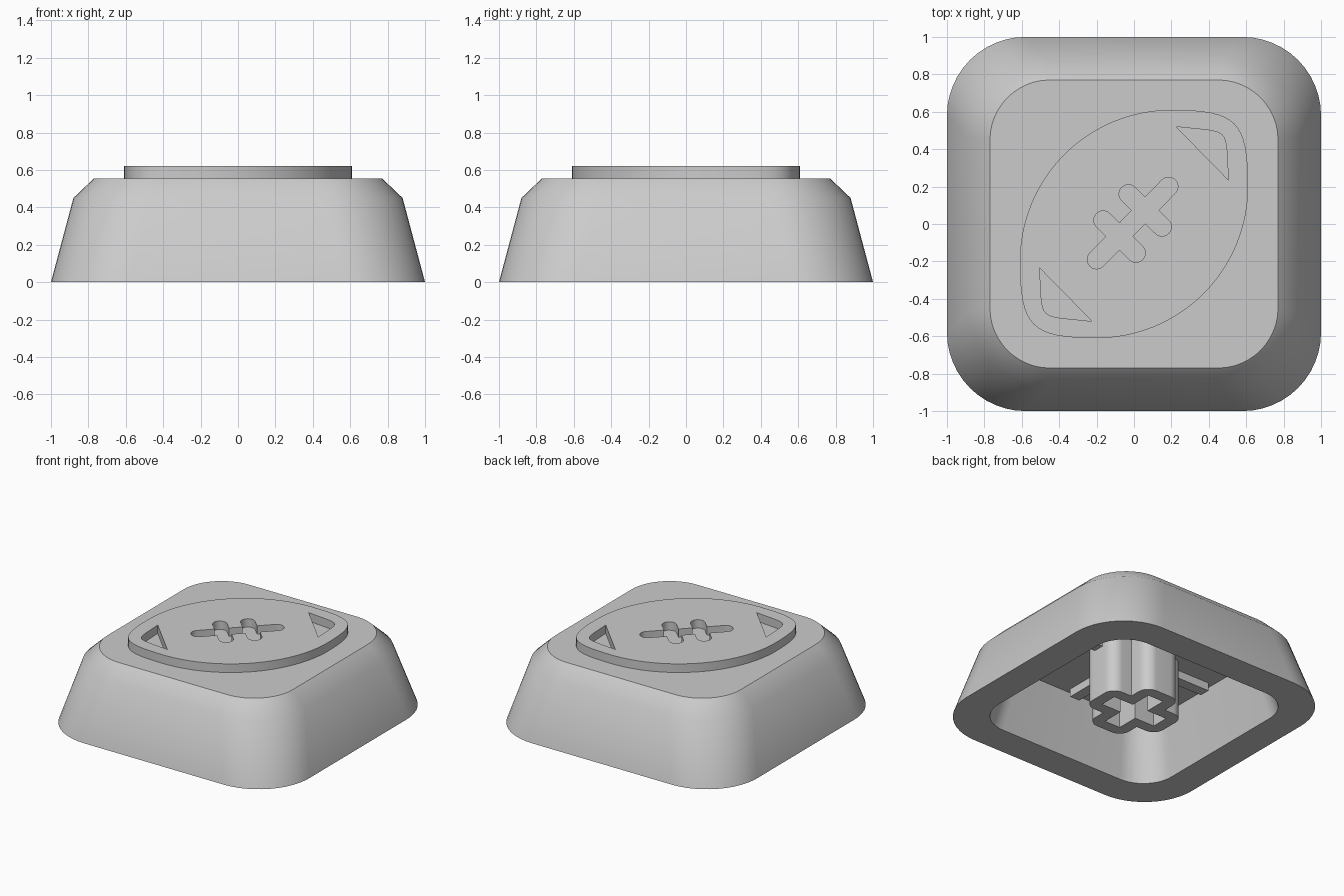
import bpy, bmesh, math
from mathutils import Vector

if "Cube" in bpy.data.objects:
    bpy.data.objects.remove(bpy.data.objects["Cube"])

grey = bpy.data.materials.new("plain_grey")
grey.diffuse_color = (0.6, 0.6, 0.6, 1)
grey.use_nodes = True
grey.node_tree.nodes["Principled BSDF"].inputs["Base Color"].default_value = grey.diffuse_color


def rounded(hx, hy, r, n=12):
    """Rounded rectangle outline, counter-clockwise."""
    pts = []
    for q, (sx, sy) in enumerate([(1, 1), (-1, 1), (-1, -1), (1, -1)]):
        for i in range(n + 1):
            a = math.pi / 2 * (q + i / n)
            pts.append((sx * (hx - r) + r * math.cos(a), sy * (hy - r) + r * math.sin(a)))
    return pts


def capsule(a, b, r, n=12):
    """Slot outline with round ends at a and b."""
    a, b = Vector(a), Vector(b)
    t = math.atan2(b.y - a.y, b.x - a.x)
    pts = []
    for c, t0 in ((b, t - math.pi / 2), (a, t + math.pi / 2)):
        for i in range(n + 1):
            u = t0 + math.pi * i / n
            pts.append((c.x + r * math.cos(u), c.y + r * math.sin(u)))
    return pts


def bezier(p, n):
    """Points on a cubic curve, without the last one."""
    out = []
    for i in range(n):
        t = i / n
        w = ((1 - t) ** 3, 3 * t * (1 - t) ** 2, 3 * t * t * (1 - t), t ** 3)
        out.append(tuple(sum(k * q[j] for k, q in zip(w, p)) for j in (0, 1)))
    return out


def loft(name, rings):
    """Closed solid through (outline, z) rings with equal point counts."""
    bm = bmesh.new()
    loops = [[bm.verts.new((x, y, z)) for x, y in pts] for pts, z in rings]
    for lo, hi in zip(loops, loops[1:]):
        for i in range(len(lo)):
            j = (i + 1) % len(lo)
            bm.faces.new((lo[i], lo[j], hi[j], hi[i]))
    bm.faces.new(loops[0][::-1])
    bm.faces.new(loops[-1])
    bmesh.ops.recalc_face_normals(bm, faces=bm.faces)
    me = bpy.data.meshes.new(name)
    bm.to_mesh(me)
    bm.free()
    me.materials.append(grey)
    ob = bpy.data.objects.new(name, me)
    bpy.context.collection.objects.link(ob)
    return ob


def prism(name, pts, z0, z1):
    return loft(name, [(pts, z0), (pts, z1)])


def combine(ob, other, op):
    """Apply a boolean and remove the helper."""
    mod = ob.modifiers.new("bool", 'BOOLEAN')
    mod.operation, mod.object, mod.solver = op, other, 'EXACT'
    bpy.context.view_layer.objects.active = ob
    bpy.ops.object.modifier_apply(modifier=mod.name)
    bpy.data.objects.remove(other)


def smooth(ob, angle=35):
    bpy.ops.object.select_all(action='DESELECT')
    ob.select_set(True)
    bpy.context.view_layer.objects.active = ob
    bpy.ops.object.shade_smooth_by_angle(angle=math.radians(angle))


TOP, CEIL, BADGE = 0.555, 0.44, 0.62

# Hollow cap shell with tapered walls and a chamfered shoulder
shell = loft("cap_shell", [(rounded(1, 1, 0.42), 0), (rounded(0.88, 0.88, 0.42), 0.45),
                           (rounded(0.77, 0.77, 0.32), TOP)])
k = 0.1 / CEIL * 0.05
cavity = loft("cavity", [(rounded(0.77 + k, 0.77 + k, 0.25), -0.05),
                         (rounded(0.67, 0.67, 0.22), CEIL)])
combine(shell, cavity, 'DIFFERENCE')
smooth(shell)

# Raised ball badge: two big arcs joined by blunt rounded tips
half = bezier([(0.61, 0.2), (0.61, 0.55), (0.55, 0.61), (0.2, 0.61)], 16)
half += [(0.2 + 0.81 * math.cos(math.pi / 2 * (1 + i / 32)),
          -0.2 + 0.81 * math.sin(math.pi / 2 * (1 + i / 32))) for i in range(32)]
badge = prism("ball_badge", half + [(-x, -y) for x, y in half], TOP - 0.02, BADGE)

# Recessed tip patches
patch = bezier([(0.505, 0.235), (0.485, 0.53), (0.53, 0.485), (0.225, 0.52)], 16) + [(0.225, 0.52)]
for s in (1, -1):
    combine(badge, prism("patch_cut", [(s * x, s * y) for x, y in patch], TOP + 0.002, 0.8), 'DIFFERENCE')

# Recessed lacing
for a, b in (((-0.2, -0.19), (0.185, 0.2)), ((-0.03, 0.16), (0.15, -0.015)),
             ((-0.165, 0.02), (0.01, -0.155))):
    combine(badge, prism("lace_cut", capsule(a, b, 0.05), TOP + 0.002, 0.8), 'DIFFERENCE')
smooth(badge)

# Cross-shaped mounting stem with a cross socket
stem = prism("stem", rounded(0.315, 0.15, 0.085), 0, CEIL + 0.02)
combine(stem, prism("stem_arm", rounded(0.15, 0.315, 0.085), 0, CEIL + 0.02), 'UNION')
for hx, hy in ((0.23, 0.065), (0.065, 0.23)):
    slot = [(hx, hy), (-hx, hy), (-hx, -hy), (hx, -hy)]
    combine(stem, prism("socket_cut", slot, -0.1, CEIL - 0.03), 'DIFFERENCE')
smooth(stem)

# Shallow ceiling ribs around the stem
for i in range(4):
    c, s = ((1, 0), (0, 1), (-1, 0), (0, -1))[i]
    pts = [(c * x - s * y, s * x + c * y) for x, y in
           ((0.3, -0.04), (0.63, -0.04), (0.63, 0.04), (0.3, 0.04))]
    prism(f"ceiling_rib_{i + 1}", pts, CEIL - 0.06, CEIL + 0.02)
